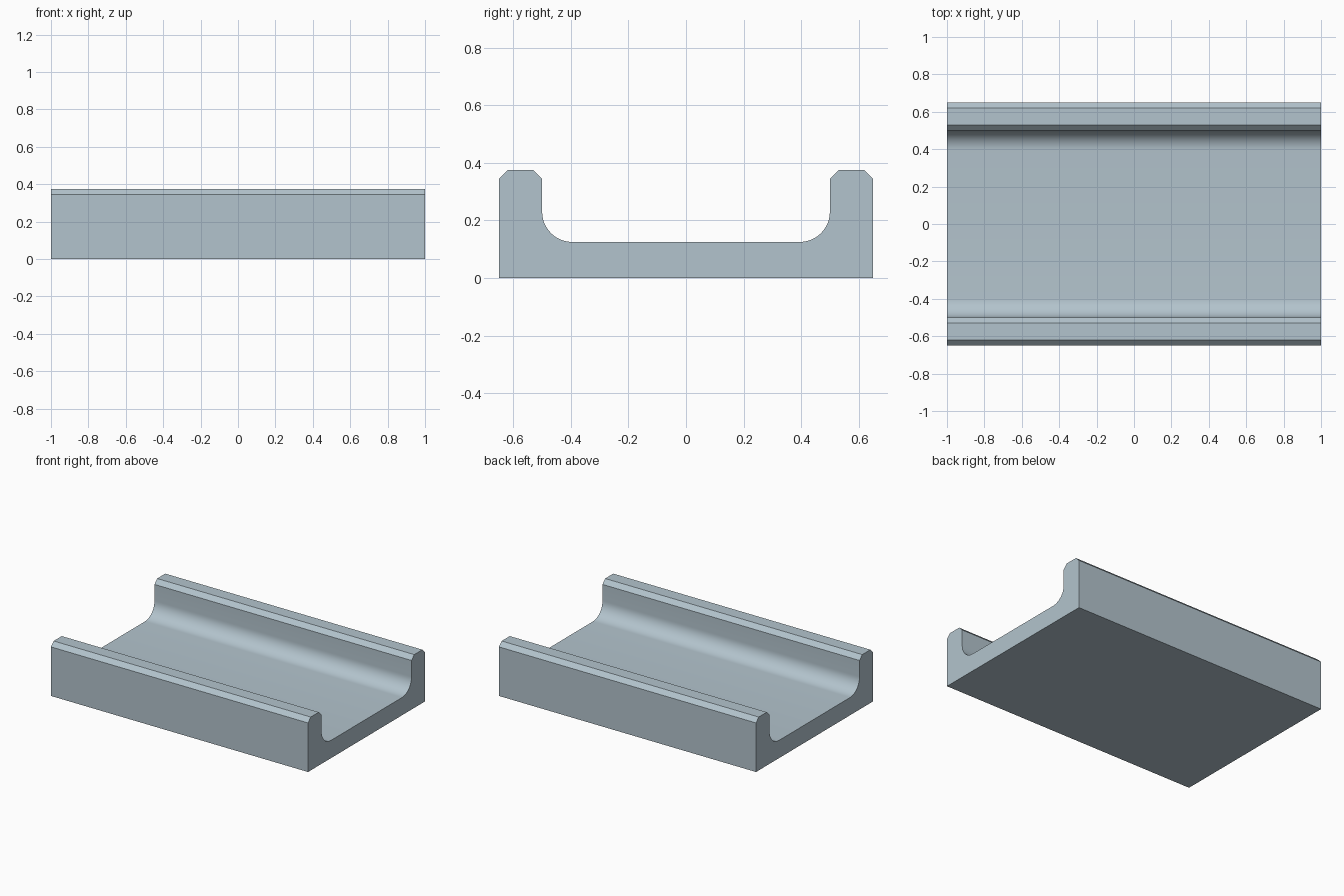
import bpy, bmesh, math

if "Cube" in bpy.data.objects:
    bpy.data.objects.remove(bpy.data.objects["Cube"])

HALF_LEN, OUTER, INNER = 1.0, 0.65, 0.50
TOP, FLOOR, CHAMFER, FILLET = 0.375, 0.125, 0.03, 0.105
STEPS = 12

# Right half of the channel cross-section (y, z), from outer foot to floor
half = [(OUTER, 0), (OUTER, TOP - CHAMFER), (OUTER - CHAMFER, TOP),
        (INNER + CHAMFER, TOP), (INNER, TOP - CHAMFER)]
for i in range(STEPS + 1):
    a = math.pi / 2 * i / STEPS
    half.append((INNER - FILLET + FILLET * math.cos(a),
                 FLOOR + FILLET - FILLET * math.sin(a)))
profile = half + [(-y, z) for y, z in reversed(half)]

# Extrude the section along x
bm = bmesh.new()
face = bm.faces.new([bm.verts.new((-HALF_LEN, y, z)) for y, z in profile])
ext = bmesh.ops.extrude_face_region(bm, geom=[face], use_keep_orig=True)
moved = [v for v in ext["geom"] if isinstance(v, bmesh.types.BMVert)]
bmesh.ops.translate(bm, verts=moved, vec=(2 * HALF_LEN, 0, 0))
bmesh.ops.recalc_face_normals(bm, faces=bm.faces)
mesh = bpy.data.meshes.new("channel_tray")
bm.to_mesh(mesh)
bm.free()

tray = bpy.data.objects.new("channel_tray", mesh)
bpy.context.collection.objects.link(tray)

# Pale blue grey
mat = bpy.data.materials.new("pale_blue_grey")
mat.diffuse_color = (0.45, 0.55, 0.61, 1)
mat.use_nodes = True
mat.node_tree.nodes["Principled BSDF"].inputs["Base Color"].default_value = mat.diffuse_color
mesh.materials.append(mat)

# Smooth fillets, sharp chamfers
bpy.context.view_layer.objects.active = tray
tray.select_set(True)
bpy.ops.object.shade_smooth_by_angle(angle=math.radians(30))
